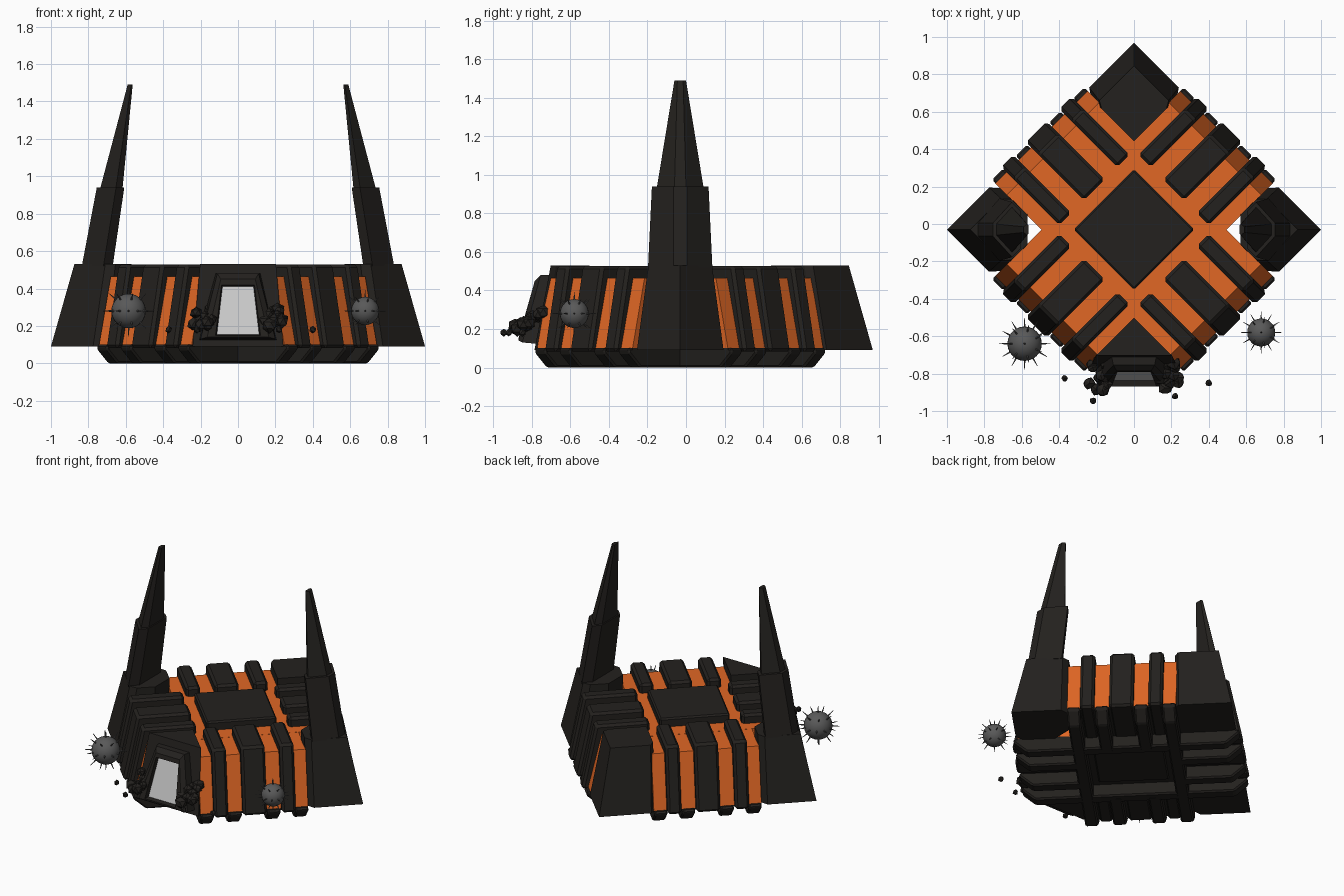
import bpy, bmesh, math, random
from mathutils import Matrix, Vector

if "Cube" in bpy.data.objects:
    bpy.data.objects.remove(bpy.data.objects["Cube"])

random.seed(4)
CENTRE = Matrix.Translation((0, -0.03, 0))


def material(name, r, g, b):
    m = bpy.data.materials.new(name)
    m.diffuse_color = (r, g, b, 1)
    m.use_nodes = True
    m.node_tree.nodes["Principled BSDF"].inputs["Base Color"].default_value = m.diffuse_color
    return m


DARK = material("dark_stone", 0.017, 0.015, 0.013)
ORANGE = material("glowing_orange", 0.75, 0.135, 0.018)
STEEL = material("steel", 0.10, 0.10, 0.10)


def finish(name, bm, mat=None, matrix=Matrix(), bevel=0):
    bm.transform(matrix)
    bmesh.ops.recalc_face_normals(bm, faces=bm.faces)
    if bevel:
        bmesh.ops.bevel(bm, geom=list(bm.edges), offset=bevel, segments=1,
                        affect='EDGES', clamp_overlap=True)
    me = bpy.data.meshes.new(name)
    bm.to_mesh(me)
    bm.free()
    ob = bpy.data.objects.new(name, me)
    bpy.context.collection.objects.link(ob)
    if mat:
        me.materials.append(mat)
    return ob


def loft(name, rings, mat=DARK, matrix=Matrix(), bevel=0):
    """Join rings of 3D points, with capped ends."""
    bm = bmesh.new()
    vs = [[bm.verts.new(p) for p in ring] for ring in rings]
    n = len(vs[0])
    for a, b in zip(vs, vs[1:]):
        for i in range(n):
            j = (i + 1) % n
            bm.faces.new((a[i], a[j], b[j], b[i]))
    bm.faces.new(vs[0][::-1])
    bm.faces.new(vs[-1])
    return finish(name, bm, mat, matrix, bevel)


def spin(deg):
    return CENTRE @ Matrix.Rotation(math.radians(deg), 4, 'Z')


def bar(name, profile, t, w, deg, mat=DARK, bevel=0):
    """Extrude a (distance, height) profile sideways about offset t."""
    return loft(name, [[(d, t + s * w, z) for d, z in profile] for s in (-1, 1)],
                mat, spin(deg), bevel)


def mirrored(half, z):
    """Outline symmetric about the x axis, from its y >= 0 half."""
    other = [(x, -y) for x, y in reversed(half) if y > 0]
    return [(x, y, z) for x, y in list(half) + other]


# Cross-shaped orange core with a dark underside
for i, deg in enumerate((45, 135)):
    top, low = 0.465 - 0.001 * i, 0.088 + 0.001 * i
    bar("core", [(-0.70, 0.10), (0.70, 0.10), (0.612, top), (-0.612, top)], 0, 0.35, deg, ORANGE)
    bar("under_plate", [(-0.70, low), (0.70, low), (0.70, 0.101), (-0.70, 0.101)],
        0, 0.349, deg)

# Central panel
h = 0.228
loft("centre_panel", [[(x, y, z) for x, y in ((-h, -h), (h, -h), (h, h), (-h, h))]
                      for z in (0.08, 0.525)], DARK, spin(45), 0.01)

# On each side: three ribs above, and feet below the orange strips
RIB = [(0.30, 0.082), (0.742, 0.082), (0.65, 0.528), (0.30, 0.528)]
FOOT = [(0.30, 0), (0.64, 0), (0.725, 0.075), (0.725, 0.10), (0.30, 0.10)]
for side in range(4):
    deg = 45 + 90 * side
    for t, w in ((-0.22, 0.046), (0, 0.078), (0.22, 0.046)):
        bar("rib", RIB, t, w, deg, bevel=0.016)
    for t in (-0.126, 0.126):
        bar("foot", FOOT, t, 0.042, deg, bevel=0.01)

# Long runners framing the recess underneath
RUNNER = [(-0.64, 0), (0.64, 0), (0.725, 0.075), (0.725, 0.10), (-0.725, 0.10), (-0.725, 0.075)]
for i, deg in enumerate((45, 135)):
    for t in (-0.307, 0.307):
        bar("runner", [(d, z + 0.001 * i) for d, z in RUNNER], t, 0.042, deg, bevel=0.01)

# Corner blocks: left and right have a clipped inner tip
for name, deg in (("right_block", 0), ("left_block", 180)):
    loft(name, [mirrored([(1, 0), (0.775, 0.225), (0.709, 0.221), (0.57, 0.09)], 0.09),
                mirrored([(0.875, 0), (0.71, 0.165), (0.655, 0.162), (0.57, 0.08)], 0.53)],
         DARK, spin(deg))
loft("back_block", [mirrored([(1, 0), (0.76, 0.24), (0.70, 0.228), (0.472, 0)], 0.09),
                    mirrored([(0.875, 0), (0.69, 0.185), (0.645, 0.173), (0.472, 0)], 0.53)],
     DARK, spin(90))
loft("front_block", [mirrored([(0.757, 0.243), (0.71, 0.232), (0.478, 0)], 0.09),
                     mirrored([(0.672, 0.203), (0.645, 0.173), (0.472, 0)], 0.53)],
     DARK, spin(-90))


# Two-stage leaning towers
def tower_ring(x_out, x_in, half, tip, z):
    knee = x_in + (x_out - x_in) * 0.3
    return mirrored([(x_out, tip), (knee, half), (x_in, half * 0.7)], z)


for side, deg in (("right", 0), ("left", 180)):
    loft(side + "_tower_base", [tower_ring(0.835, 0.67, 0.167, 0.035, 0.52),
                                tower_ring(0.755, 0.608, 0.147, 0.035, 0.94)], DARK, spin(deg))
    loft(side + "_tower_spire", [tower_ring(0.738, 0.618, 0.122, 0.03, 0.93),
                                 tower_ring(0.59, 0.563, 0.03, 0.015, 1.49)], DARK, spin(deg))


# Gate frame with a pale sloping door
def gate_ring(wb, zb, yb, wt, zt, yt):
    return [(-wb, yb, zb), (wb, yb, zb), (wt, yt, zt), (-wt, yt, zt)]


loft("gate_frame", [gate_ring(0.21, 0.12, -0.74, 0.13, 0.48, -0.66),
                    gate_ring(0.20, 0.13, -0.85, 0.11, 0.48, -0.755),
                    gate_ring(0.165, 0.14, -0.87, 0.092, 0.45, -0.785),
                    gate_ring(0.12, 0.15, -0.87, 0.088, 0.42, -0.79),
                    gate_ring(0.112, 0.155, -0.83, 0.082, 0.41, -0.76)])
loft("door", [gate_ring(0.113, 0.153, -0.82, 0.083, 0.41, -0.75),
              gate_ring(0.113, 0.153, -0.838, 0.083, 0.41, -0.768)], None)


# Spiked balls
def spiked_ball(name, loc, r):
    bm = bmesh.new()
    bmesh.ops.create_uvsphere(bm, u_segments=24, v_segments=14, radius=r)
    for lat, count in ((0, 12), (42, 7), (-42, 7), (90, 1), (-90, 1)):
        for i in range(count):
            a, b = math.tau * (i + 0.5 * (lat != 0)) / count, math.radians(lat)
            d = Vector((math.cos(a) * math.cos(b), math.sin(a) * math.cos(b), math.sin(b)))
            m = Matrix.Translation(d * r * 1.22) @ d.to_track_quat('Z', 'Y').to_matrix().to_4x4()
            bmesh.ops.create_cone(bm, cap_ends=True, segments=6, radius1=r * 0.06,
                                  radius2=r * 0.015, depth=r * 0.55, matrix=m)
    ob = finish(name, bm, STEEL, Matrix.Translation(loc))
    bpy.context.view_layer.objects.active = ob
    ob.select_set(True)
    bpy.ops.object.shade_smooth_by_angle(angle=math.radians(35))
    ob.select_set(False)


spiked_ball("left_spiked_ball", (-0.585, -0.64, 0.28), 0.092)
spiked_ball("right_spiked_ball", (0.68, -0.58, 0.28), 0.075)


# Rubble beside the gate
def rock(loc, r):
    bm = bmesh.new()
    bmesh.ops.create_icosphere(bm, subdivisions=1, radius=r)
    for v in bm.verts:
        v.co *= random.uniform(0.85, 1.1)
    finish("rock", bm, DARK, Matrix.Translation(loc))


for s in (-1, 1):
    for i in range(14):
        k = random.random()
        rock((s * random.uniform(0.14, 0.24), -0.89 + 0.15 * k,
              0.19 + random.uniform(0, 0.03) + 0.07 * k), random.uniform(0.028, 0.042))
for p in ((-0.37, -0.825, 0.18), (0.4, -0.85, 0.18), (-0.22, -0.945, 0.18), (0.22, -0.92, 0.18)):
    rock(p, 0.02)
